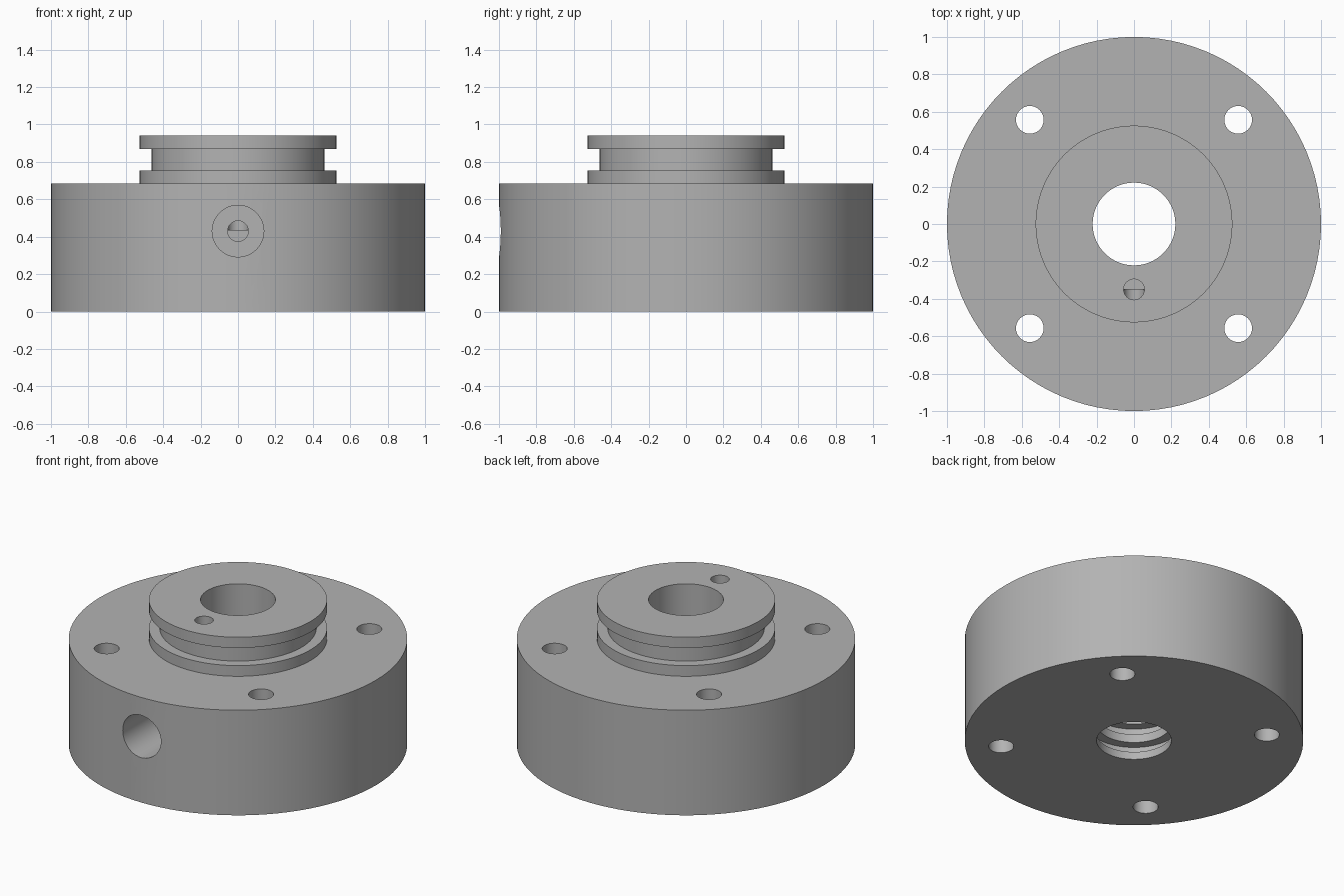
import bpy, bmesh, math
from mathutils import Matrix

if "Cube" in bpy.data.objects:
    bpy.data.objects.remove(bpy.data.objects["Cube"])

grey = bpy.data.materials.new("machined grey")
grey.diffuse_color = (0.45, 0.45, 0.45, 1)
grey.use_nodes = True
grey.node_tree.nodes["Principled BSDF"].inputs["Base Color"].default_value = grey.diffuse_color


def lathe(name, profile, steps=96):
    """Revolve a closed (radius, height) profile about the z axis."""
    bm = bmesh.new()
    rings = []
    for i in range(steps):
        a = 2 * math.pi * i / steps
        rings.append([bm.verts.new((r * math.cos(a), r * math.sin(a), z)) for r, z in profile])
    n = len(profile)
    for i in range(steps):
        p, q = rings[i], rings[(i + 1) % steps]
        for j in range(n):
            k = (j + 1) % n
            bm.faces.new((p[j], q[j], q[k], p[k]))
    bmesh.ops.recalc_face_normals(bm, faces=bm.faces)
    me = bpy.data.meshes.new(name)
    bm.to_mesh(me)
    bm.free()
    ob = bpy.data.objects.new(name, me)
    bpy.context.collection.objects.link(ob)
    me.materials.append(grey)
    return ob


def drill(target, name, radius, length, centre, along_y=False, sides=48):
    """Cut a round hole and remove the cutter."""
    bm = bmesh.new()
    rot = Matrix.Rotation(math.pi / 2, 4, 'X') if along_y else Matrix.Identity(4)
    bmesh.ops.create_cone(bm, cap_ends=True, segments=sides, radius1=radius, radius2=radius,
                          depth=length, matrix=Matrix.Translation(centre) @ rot)
    me = bpy.data.meshes.new(name)
    bm.to_mesh(me)
    bm.free()
    me.materials.append(grey)
    cutter = bpy.data.objects.new(name, me)
    cutter.hide_render = True
    bpy.context.collection.objects.link(cutter)
    mod = target.modifiers.new(name, 'BOOLEAN')
    mod.operation, mod.solver, mod.object = 'DIFFERENCE', 'EXACT', cutter
    bpy.context.view_layer.objects.active = target
    bpy.ops.object.modifier_apply(modifier=name)
    bpy.data.objects.remove(cutter)


# Turned body: flange, grooved hub, and bore with two inner seal grooves
bore, seal = 0.221, 0.28
body = lathe("flanged_hub", [
    (bore, 0), (1, 0), (1, 0.685), (0.526, 0.685), (0.526, 0.755), (0.463, 0.755),
    (0.463, 0.87), (0.526, 0.87), (0.526, 0.94), (bore, 0.94),
    (bore, 0.24), (seal, 0.24), (seal, 0.17), (bore, 0.17),
    (bore, 0.115), (seal, 0.115), (seal, 0.05), (bore, 0.05)])

# Four bolt holes through the flange
for sx in (-1, 1):
    for sy in (-1, 1):
        drill(body, "bolt_hole", 0.074, 1.0, (sx * 0.557, sy * 0.557, 0.35))

# Side port, its narrow passage, and the vertical outlet that meets it
drill(body, "side_port", 0.138, 0.6, (0, -0.9, 0.43), True)
drill(body, "cross_passage", 0.055, 0.4, (0, -0.55, 0.43), True)
drill(body, "outlet", 0.0551, 0.77, (0, -0.35, 0.435 + 0.385))

bpy.ops.object.select_all(action='DESELECT')
body.select_set(True)
bpy.context.view_layer.objects.active = body
bpy.ops.object.shade_smooth_by_angle(angle=math.radians(30))
